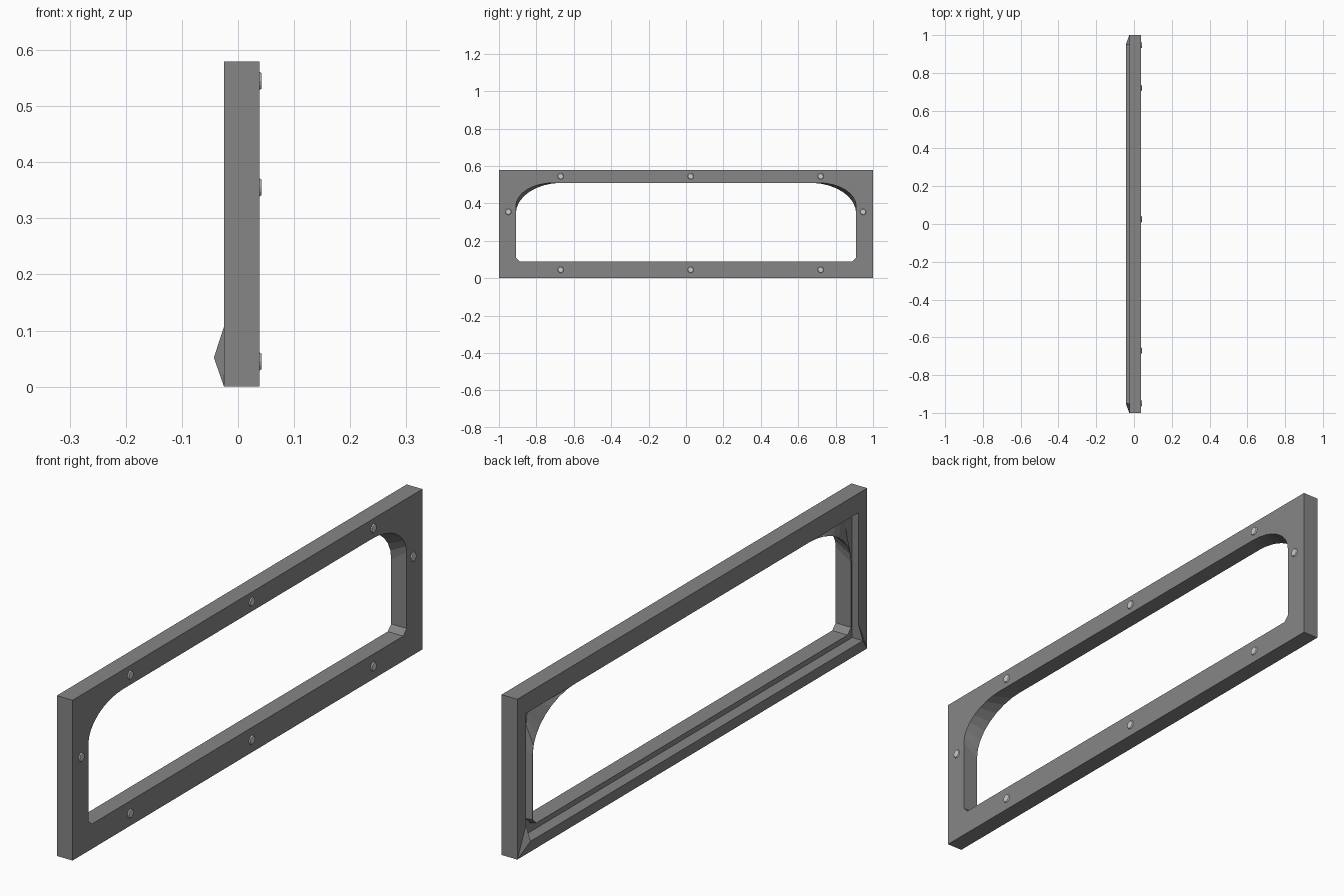
import bpy, bmesh
from math import sin, cos, pi

if "Cube" in bpy.data.objects:
    bpy.data.objects.remove(bpy.data.objects["Cube"])

X_FRONT, X_SEAT, X_BACK = 0.038, 0.0, -0.025

dark = bpy.data.materials.new("dark_grey")
dark.diffuse_color = (0.24, 0.24, 0.24, 1)
dark.use_nodes = True
dark.node_tree.nodes["Principled BSDF"].inputs["Base Color"].default_value = dark.diffuse_color


def finish(name, bm):
    bmesh.ops.recalc_face_normals(bm, faces=bm.faces)
    me = bpy.data.meshes.new(name)
    bm.to_mesh(me)
    bm.free()
    me.materials.append(dark)
    ob = bpy.data.objects.new(name, me)
    bpy.context.collection.objects.link(ob)
    return ob


def rect(y, z0, z1):
    return [(-y, z0), (y, z0), (y, z1), (-y, z1)]


def hole(t, off=0.0, power=1.0, n=8):
    """Window outline: large elliptical top corners (squarer for low power), small bottom chamfers."""
    ry, rz = 0.20 + 0.045 * t, 0.125 + 0.04 * t
    y, z = 0.91, 0.51
    half = [(y - 0.02, 0.09 - off), (y + off, 0.11)]
    for i in range(n + 1):
        a = i / n * pi / 2
        c, s = max(cos(a), 0) ** power, max(sin(a), 0) ** power
        if i == n:
            c = 0
        half.append((y - ry + (ry + off) * c, z - rz + (rz + off) * s))
    return half + [(-p, q) for p, q in reversed(half)]


def ring(name, xa, outer_a, inner_a, xb, outer_b, inner_b):
    """Solid frame between two outlines-with-hole at xa and xb."""
    bm = bmesh.new()

    def loop(x, pts):
        vs = [bm.verts.new((x, y, z)) for y, z in pts]
        es = [bm.edges.new((vs[i - 1], vs[i])) for i in range(len(vs))]
        return vs, es

    oa, ia = loop(xa, outer_a), loop(xa, inner_a)
    ob, ib = loop(xb, outer_b), loop(xb, inner_b)
    for o, i in ((oa, ia), (ob, ib)):
        bmesh.ops.triangle_fill(bm, edges=o[1] + i[1], use_beauty=True)
    for a, b in ((oa[0], ob[0]), (ia[0], ib[0])):
        for k in range(len(a)):
            bm.faces.new((a[k - 1], a[k], b[k], b[k - 1]))
    bmesh.ops.dissolve_limit(bm, angle_limit=0.001, verts=bm.verts, edges=bm.edges)
    return finish(name, bm)


def hull(name, pts):
    bm = bmesh.new()
    for p in pts:
        bm.verts.new(p)
    bmesh.ops.convex_hull(bm, input=bm.verts)
    bmesh.ops.dissolve_limit(bm, angle_limit=0.001, verts=bm.verts, edges=bm.edges)
    return finish(name, bm)


# Front plate with tapered window, rear rim, window liner sloping out to the corners
ring("front_plate", X_FRONT, rect(1, 0, 0.58), hole(0),
     X_SEAT, rect(1, 0, 0.58), hole(0.63))
ring("rear_rim", X_SEAT, rect(1, 0, 0.58), rect(0.95, 0.052, 0.51),
     X_BACK, rect(1, 0, 0.58), rect(0.95, 0.052, 0.51))
ring("window_liner", X_SEAT, hole(0.63, 0.006, 0.35), hole(0.63),
     -0.024, hole(1, 0.001), hole(1))

# Protruding sill lip along the bottom rear, with mitred ends
hull("sill_lip", [(X_BACK, s * 1, 0) for s in (-1, 1)]
     + [(x, s * 0.95, 0.052) for s in (-1, 1) for x in (X_BACK, -0.043)])
for s, side in ((-1, "left"), (1, "right")):
    hull("sill_end_" + side, [(X_BACK, s, 0), (X_BACK, s * 0.95, 0.107),
                              (X_BACK, s * 0.95, 0.052), (-0.043, s * 0.95, 0.052)])

# Low bolt heads on the front face
spots = [(y, z) for z in (0.045, 0.545) for y in (-0.67, 0.025, 0.72)]
for i, (y, z) in enumerate(spots + [(-0.95, 0.355), (0.947, 0.355)]):
    bpy.ops.mesh.primitive_cone_add(vertices=12, radius1=0.018, radius2=0.014,
                                    depth=0.006, location=(0.0385, y, z),
                                    rotation=(0, pi / 2, 0))
    bpy.context.object.name = "bolt_head_%d" % (i + 1)
